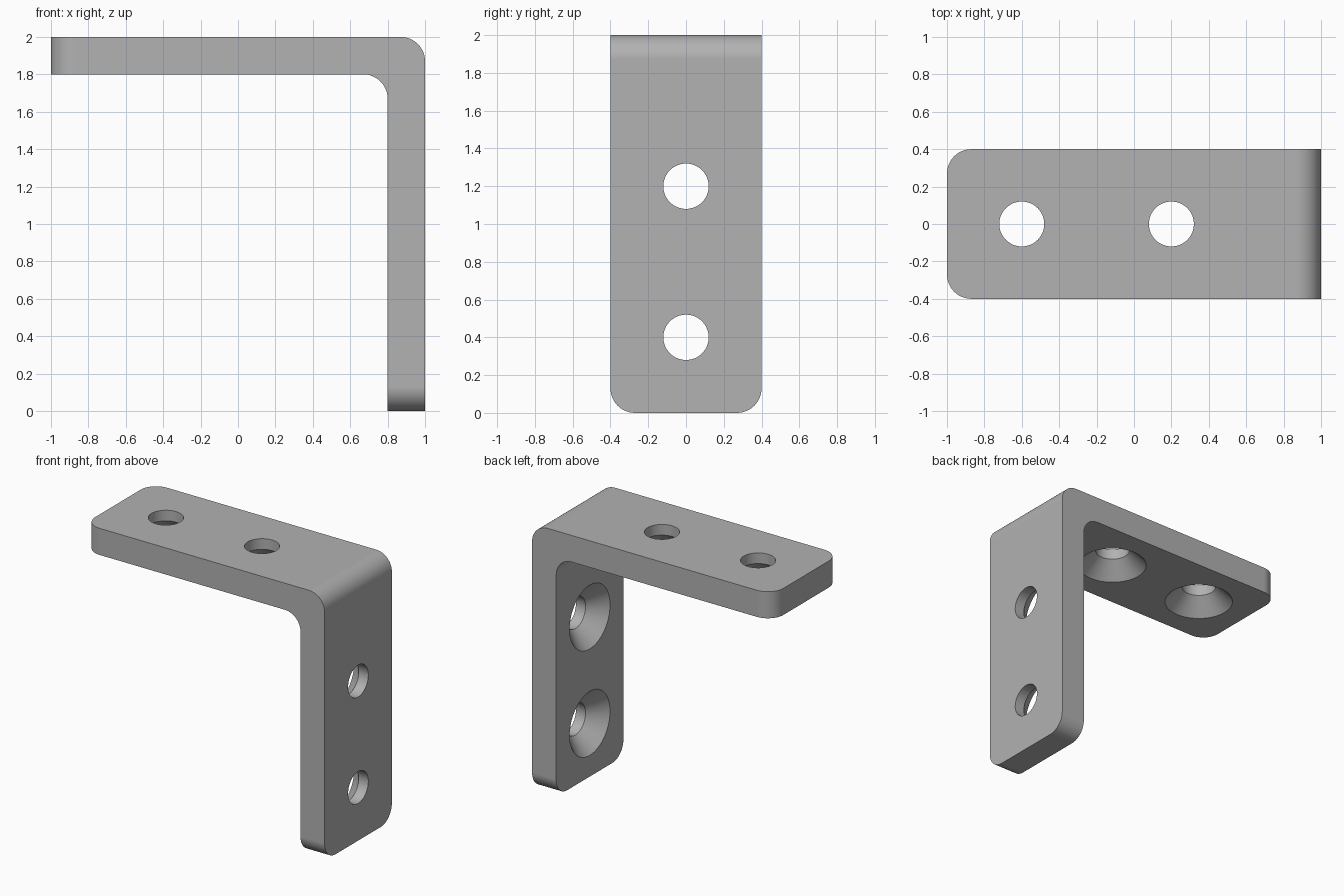
import bpy, bmesh, math
from mathutils import Matrix, Vector

cube = bpy.data.objects.get("Cube")
if cube:
    bpy.data.objects.remove(cube, do_unlink=True)

THICK, HALF_WIDTH, ROUND = 0.2, 0.4, 0.13
HOLE_R, SINK_R, SINK_DEPTH = 0.12, 0.24, 0.12

grey = bpy.data.materials.new("plain grey")
grey.use_nodes = True
colour = (0.445, 0.445, 0.445, 1)
grey.diffuse_color = colour
grey.node_tree.nodes["Principled BSDF"].inputs["Base Color"].default_value = colour


def add_object(name, bm):
    bmesh.ops.recalc_face_normals(bm, faces=bm.faces)
    mesh = bpy.data.meshes.new(name)
    bm.to_mesh(mesh)
    bm.free()
    mesh.materials.append(grey)
    obj = bpy.data.objects.new(name, mesh)
    bpy.context.collection.objects.link(obj)
    return obj


# Bent plate: L profile extruded across the width
bm = bmesh.new()
inner = 1 - THICK
profile = [(-1, 2), (1, 2), (1, 0), (inner, 0), (inner, 2 - THICK), (-1, 2 - THICK)]
face = bm.faces.new([bm.verts.new((x, -HALF_WIDTH, z)) for x, z in profile])
sweep = bmesh.ops.extrude_face_region(bm, geom=[face])
bmesh.ops.translate(bm, vec=(0, 2 * HALF_WIDTH, 0),
                    verts=[v for v in sweep["geom"] if isinstance(v, bmesh.types.BMVert)])


def is_rounded(edge):
    mid = (edge.verts[0].co + edge.verts[1].co) / 2
    along = edge.verts[1].co - edge.verts[0].co
    if abs(along.y) > 0.1:  # the bend, inside and outside
        return (mid.x > 0.9 and mid.z > 1.9) or (0.7 < mid.x < 0.9 and mid.z > 1)
    if abs(along.z) > 0.1:  # free end of the top arm
        return mid.x < -0.9
    return mid.z < 0.1      # free end of the upright arm


bmesh.ops.bevel(bm, geom=[e for e in bm.edges if is_rounded(e)], offset=ROUND,
                offset_type='OFFSET', segments=12, profile=0.5, affect='EDGES')
bracket = add_object("corner_bracket", bm)


# Countersunk hole cutter: lathed along local z from the outer face inwards
def sink_cutter(matrix, sides=64):
    bm = bmesh.new()
    over = 0.04
    stations = [(HOLE_R, -over), (HOLE_R, THICK - SINK_DEPTH),
                (SINK_R + over * (SINK_R - HOLE_R) / SINK_DEPTH, THICK + over)]
    rings = []
    for radius, depth in stations:
        rings.append([bm.verts.new((radius * math.cos(a), radius * math.sin(a), depth))
                      for a in (math.tau * i / sides for i in range(sides))])
    for low, high in zip(rings, rings[1:]):
        for i in range(sides):
            j = (i + 1) % sides
            bm.faces.new((low[i], low[j], high[j], high[i]))
    bm.faces.new(rings[0])
    bm.faces.new(rings[-1])
    bm.transform(matrix)
    cutter = add_object("hole_cutter", bm)
    cutter.hide_render = True
    return cutter


def placed(location, inward):
    turn = Vector(inward).to_track_quat('Z', 'Y').to_matrix().to_4x4()
    return Matrix.Translation(location) @ turn


bpy.context.view_layer.objects.active = bracket
holes = [placed((x, 0, 2), (0, 0, -1)) for x in (-0.6, 0.2)]
holes += [placed((1, 0, z), (-1, 0, 0)) for z in (0.4, 1.2)]
for matrix in holes:
    cutter = sink_cutter(matrix)
    cut = bracket.modifiers.new("hole", 'BOOLEAN')
    cut.operation, cut.solver, cut.object = 'DIFFERENCE', 'EXACT', cutter
    bpy.ops.object.modifier_apply(modifier=cut.name)
    bpy.data.objects.remove(cutter, do_unlink=True)

# Smooth bends and holes, crisp flat faces
bpy.ops.object.select_all(action='DESELECT')
bracket.select_set(True)
bpy.ops.object.shade_smooth_by_angle(angle=math.radians(30))
weighted = bracket.modifiers.new("flat faces", 'WEIGHTED_NORMAL')
weighted.keep_sharp = True
